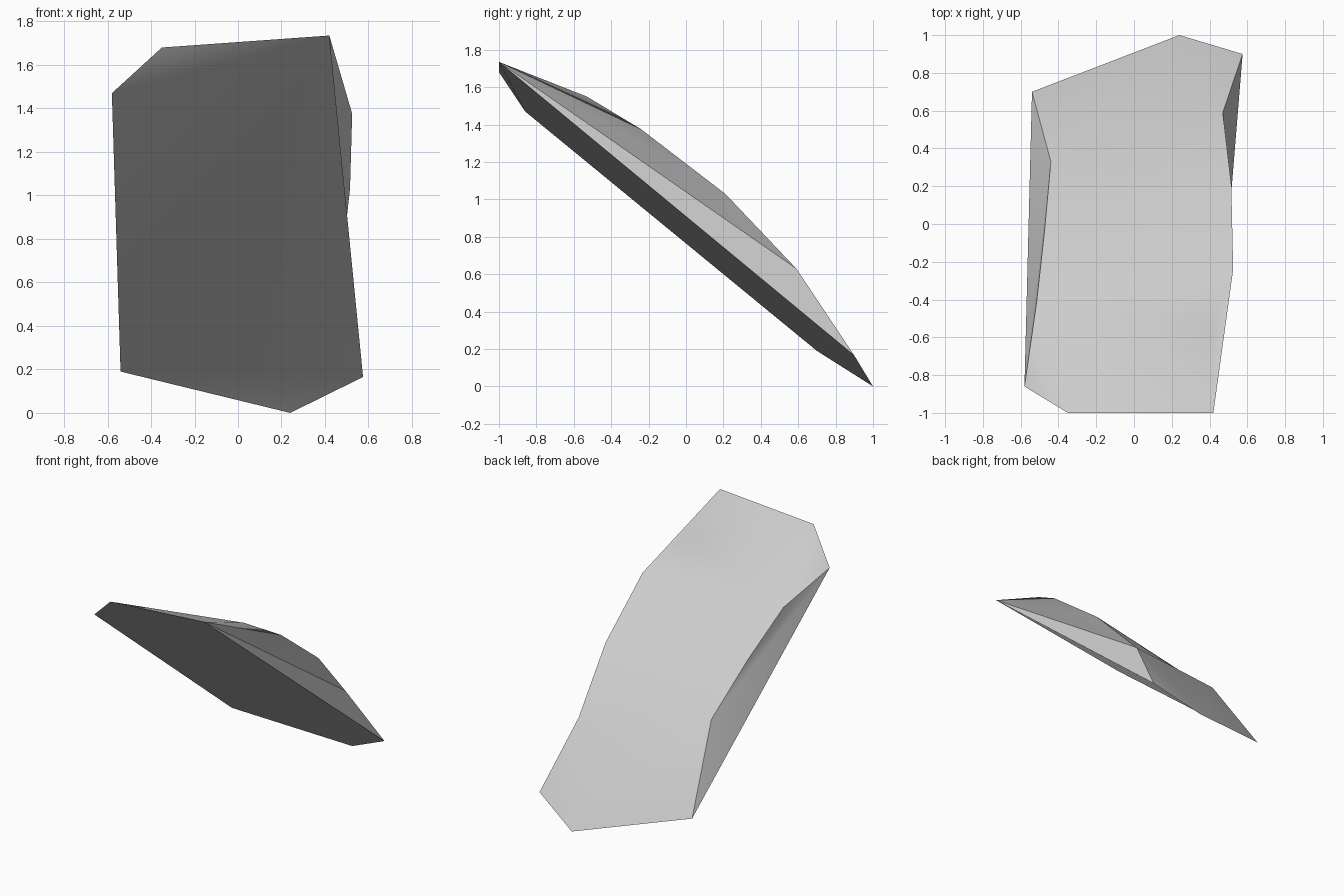
import bpy
import bmesh
import math

if "Cube" in bpy.data.objects:
    bpy.data.objects.remove(bpy.data.objects["Cube"], do_unlink=True)

# Pale stone material
stone = bpy.data.materials.new("pale_grey_stone")
stone.use_nodes = True
colour = (0.6, 0.6, 0.6, 1.0)
stone.diffuse_color = colour
bsdf = next(n for n in stone.node_tree.nodes if n.type == 'BSDF_PRINCIPLED')
bsdf.inputs["Base Color"].default_value = colour

# Corners of the flat underside, in order around its rim
rim = [(0.42, -1.0, 1.735), (-0.35, -1.0, 1.68), (-0.58, -0.86, 1.47),
       (-0.54, 0.70, 0.19), (0.24, 1.0, 0.0), (0.575, 0.90, 0.165)]
# Ridges along the two long sides of the arched upper face
right_ridge = [(0.425, -0.53, 1.55), (0.525, -0.24, 1.375),
               (0.515, 0.21, 1.03), (0.47, 0.59, 0.63)]
left_ridge = [(-0.515, -0.41, 1.33), (-0.475, -0.05, 1.07), (-0.44, 0.33, 0.76)]

bm = bmesh.new()
a, l, g, h, k, f = [bm.verts.new(p) for p in rim]
b, c, d, e = [bm.verts.new(p) for p in right_ridge]
i3, i2, i1 = [bm.verts.new(p) for p in left_ridge]

underside = [(a, l, g), (a, g, h), (a, h, f), (f, h, k)]
upper_face = [(a, b, l), (l, b, i3), (l, i3, g), (b, c, i3), (c, d, i3), (d, i2, i3),
              (d, e, i2), (e, i1, i2), (e, k, i1), (k, h, i1), (e, f, k)]
right_side = [(a, c, b), (a, d, c), (a, e, d), (a, f, e)]
left_side = [(g, i3, i2), (g, i2, i1), (g, i1, h)]
for tri in underside + upper_face + right_side + left_side:
    bm.faces.new(tri)
bmesh.ops.recalc_face_normals(bm, faces=bm.faces)

mesh = bpy.data.meshes.new("rock_slab")
bm.to_mesh(mesh)
bm.free()
mesh.materials.append(stone)
slab = bpy.data.objects.new("rock_slab", mesh)
bpy.context.collection.objects.link(slab)

# Soft shading across the broad faces, crisp edges at the rim
bpy.ops.object.select_all(action='DESELECT')
slab.select_set(True)
bpy.context.view_layer.objects.active = slab
bpy.ops.object.shade_smooth_by_angle(angle=math.radians(45))
